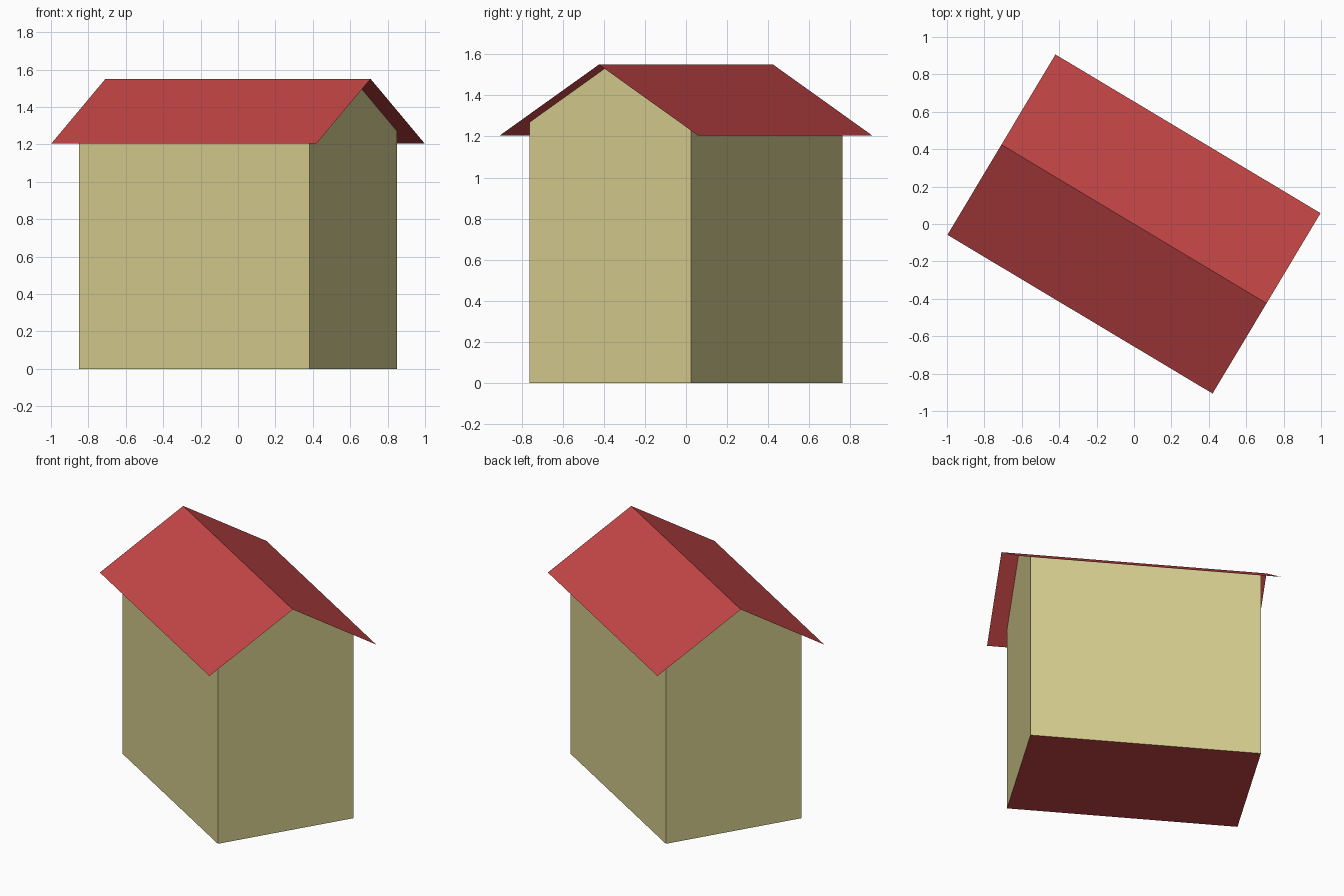
import bpy
from math import radians

cube = bpy.data.objects.get("Cube")
if cube:
    bpy.data.objects.remove(cube, do_unlink=True)

TURN = radians(-30.9)                    # the house stands turned on its plot
RIDGE, EAVES = 1.55, 1.205
ROOF_L, ROOF_W = 0.826, 0.562            # half sizes
WALL_L, WALL_W = 0.718, 0.457
WALL_TOP = RIDGE - (RIDGE - EAVES) * WALL_W / ROOF_W


def material(name, colour):
    mat = bpy.data.materials.new(name)
    mat.use_nodes = True
    mat.diffuse_color = colour
    mat.node_tree.nodes["Principled BSDF"].inputs["Base Color"].default_value = colour
    return mat


def part(name, verts, faces, mat):
    mesh = bpy.data.meshes.new(name)
    mesh.from_pydata(verts, [], faces)
    mesh.materials.append(mat)
    obj = bpy.data.objects.new(name, mesh)
    obj.rotation_euler.z = TURN
    bpy.context.collection.objects.link(obj)
    return obj


def extrude(profile, half):
    """Sweep a (y, z) profile along x; the two ends follow one another."""
    return [(x, y, z) for x in (-half, half) for y, z in profile]


cream = material("cream wall", (0.67, 0.61, 0.27, 1))
red = material("red roof", (0.56, 0.061, 0.061, 1))

# Walls: two long sides and two gables, open under the roof
gable = [(-WALL_W, 0), (-WALL_W, WALL_TOP), (0, RIDGE), (WALL_W, WALL_TOP), (WALL_W, 0)]
part("walls", extrude(gable, WALL_L),
     [(4, 3, 2, 1, 0), (5, 6, 7, 8, 9), (0, 1, 6, 5), (3, 4, 9, 8)], cream)

# Floor, facing down
part("floor", extrude([(-WALL_W, 0), (WALL_W, 0)], WALL_L), [(0, 1, 3, 2)], red)

# Thin pitched roof with overhang all round
part("roof", extrude([(-ROOF_W, EAVES), (0, RIDGE), (ROOF_W, EAVES)], ROOF_L),
     [(0, 3, 4, 1), (1, 4, 5, 2)], red)
